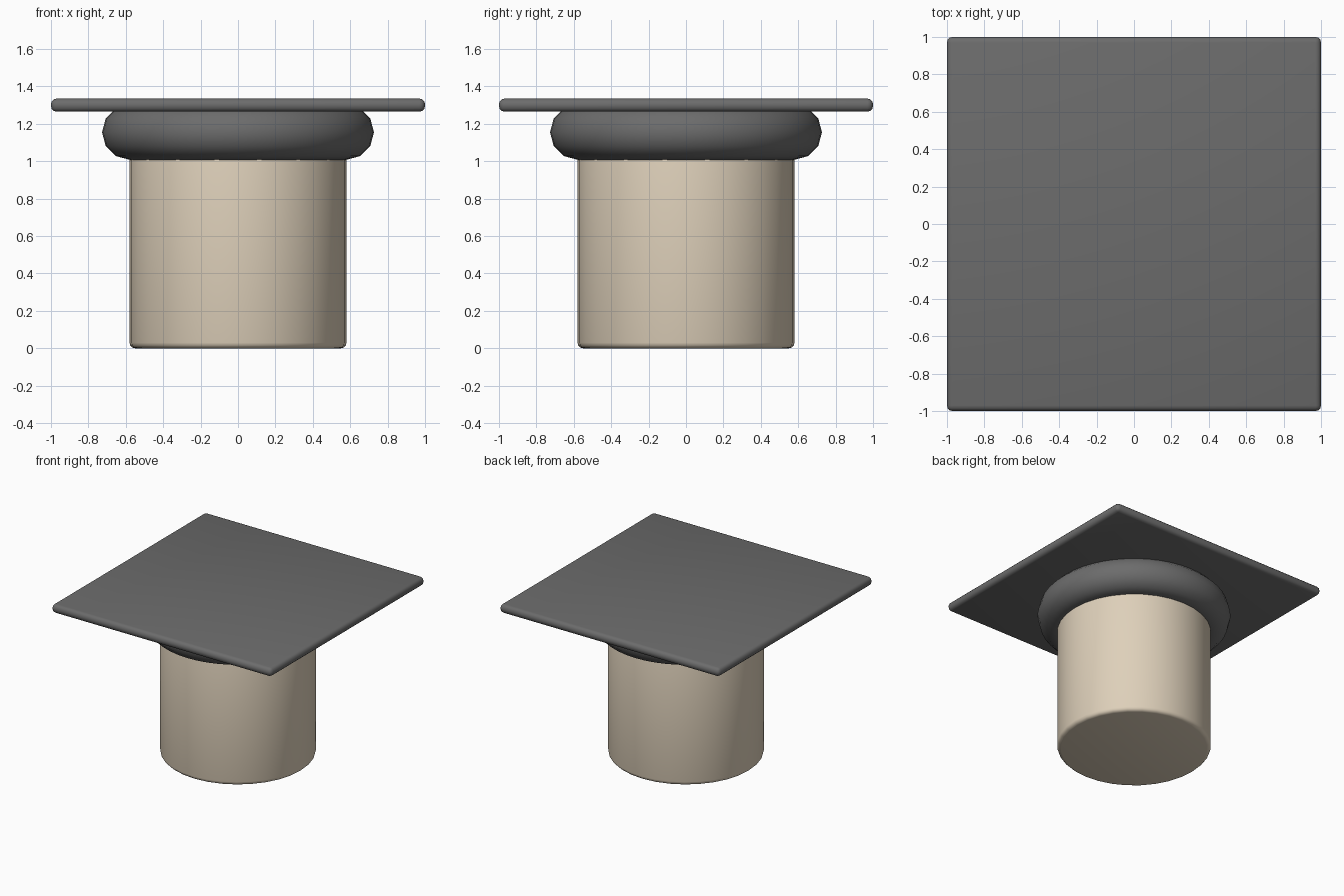
import bpy

cube = bpy.data.objects.get("Cube")
if cube:
    bpy.data.objects.remove(cube, do_unlink=True)


def make_material(name, rgb):
    mat = bpy.data.materials.new(name)
    mat.use_nodes = True
    color = (*rgb, 1.0)
    mat.diffuse_color = color
    mat.node_tree.nodes["Principled BSDF"].inputs["Base Color"].default_value = color
    return mat


def finish(name, mat, bevel=0.0, angle=0.7):
    """Name the active object, colour it, round its edges and smooth it."""
    obj = bpy.context.object
    obj.name = obj.data.name = name
    obj.data.materials.append(mat)
    if bevel:
        mod = obj.modifiers.new("rounded_edges", "BEVEL")
        mod.width = bevel
        mod.segments = 3
        mod.limit_method = "ANGLE"
        bpy.ops.object.modifier_apply(modifier=mod.name)
    bpy.ops.object.shade_smooth_by_angle(angle=angle)
    return obj


cream = make_material("warm_cream", (0.73, 0.63, 0.49))
grey = make_material("dark_grey", (0.15, 0.15, 0.15))

radius = 0.58
body_height = 2 * radius

# Round body, running up inside the collar
bpy.ops.mesh.primitive_cylinder_add(vertices=32, radius=radius, depth=body_height,
                                    location=(0, 0, body_height / 2))
finish("body", cream, bevel=0.03)

# Padded ring round the top of the body
bpy.ops.mesh.primitive_torus_add(major_radius=radius, minor_radius=0.147,
                                 major_segments=48, minor_segments=12,
                                 location=(0, 0, body_height - 0.005))
finish("collar_ring", grey)

# Thin square slab with rounded edges
bpy.ops.mesh.primitive_cube_add(size=1, location=(0, 0, 1.3))
bpy.context.object.scale = (2, 2, 0.07)
bpy.ops.object.transform_apply(location=False, rotation=False, scale=True)
finish("top_slab", grey, bevel=0.03)
